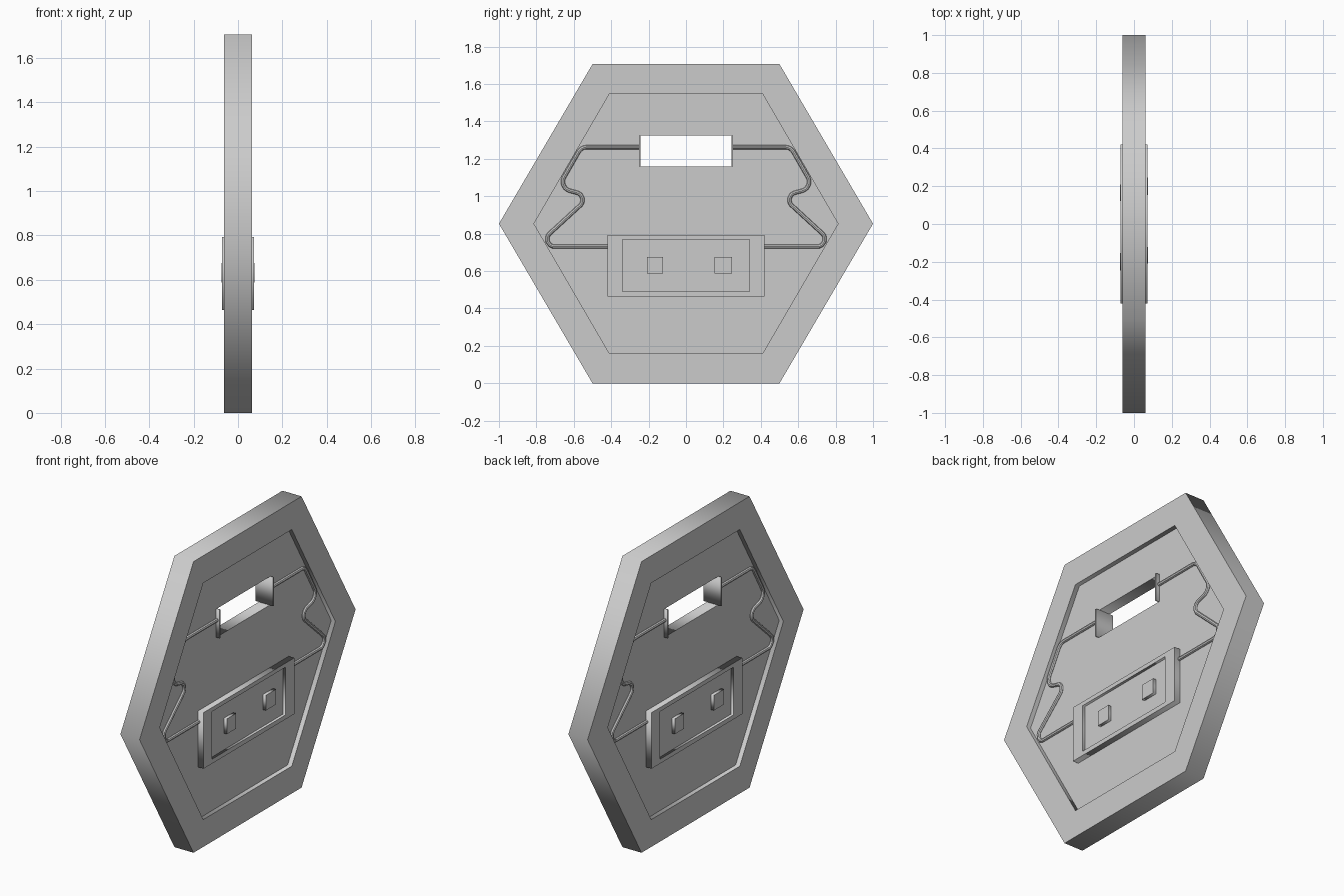
import bpy
from math import tan, pi
from mathutils import Vector, Matrix

if "Cube" in bpy.data.objects:
    bpy.data.objects.remove(bpy.data.objects["Cube"])

# sketch plane (u, v) -> world (y, z); extrusion runs along x
SKETCH = Matrix(((0, 0, 1, 0), (1, 0, 0, 0), (0, 1, 0, 0), (0, 0, 0, 1)))


def to_mesh(obj):
    bpy.ops.object.select_all(action='DESELECT')
    obj.select_set(True)
    bpy.context.view_layer.objects.active = obj
    bpy.ops.object.convert(target='MESH')
    return bpy.context.object


def add_curve(name, dims, loops, cyclic):
    cu = bpy.data.curves.new(name, 'CURVE')
    cu.dimensions = dims
    for pts in loops:
        sp = cu.splines.new('POLY')
        sp.points.add(len(pts) - 1)
        for p, q in zip(sp.points, pts):
            p.co = (*q, 0, 1) if len(q) == 2 else (*q, 1)
        sp.use_cyclic_u = cyclic
    obj = bpy.data.objects.new(name, cu)
    bpy.context.collection.objects.link(obj)
    return obj


def slab(name, loops, x0, x1, flip=False):
    """Extruded outline with optional holes; flip turns it to the other side."""
    obj = add_curve(name, '2D', loops, True)
    obj.data.fill_mode = 'BOTH'
    obj.data.extrude = (x1 - x0) / 2
    turn = Matrix.Rotation(pi if flip else 0, 4, 'Z')
    obj.matrix_world = turn @ Matrix.Translation(((x0 + x1) / 2, 0, 0)) @ SKETCH
    return to_mesh(obj)


def rect(u0, u1, v0, v1):
    return [(u0, v0), (u1, v0), (u1, v1), (u0, v1)]


def hexagon(r, half, h, mid=0.853):
    return [(r, mid), (half, mid + h), (-half, mid + h),
            (-r, mid), (-half, mid - h), (half, mid - h)]


def fillet(path, radii, steps=8):
    """Round the inner corners of an open path."""
    pts = [Vector(p) for p in path]
    out = [pts[0]]
    for a, b, c, r in zip(pts, pts[1:], pts[2:], radii):
        d1, d2 = (a - b).normalized(), (c - b).normalized()
        ang = d1.angle(d2)
        t = r / tan(ang / 2)
        s, e = b + d1 * t, b + d2 * t
        centre = b + (d1 + d2).normalized() * (t * t + r * r) ** 0.5
        for i in range(steps + 1):
            k = i / steps
            out.append(centre + (s.lerp(e, k) - centre).normalized() * r)
    return out + [pts[-1]]


# hexagonal rim and thinner inner panel with a window
outer, inner = hexagon(1.0, 0.5, 0.853), hexagon(0.813, 0.41, 0.693)
slab("rim", [outer, inner], -0.062, 0.062)
slab("panel", [inner, rect(-0.25, 0.25, 1.16, 1.326)], -0.035, 0.035)

# thin flanges at both ends of the window
for side in (-1, 1):
    a, b = sorted((side * 0.243, side * 0.252))
    slab("window_flange", [rect(a, b, 1.16, 1.326)], -0.058, 0.058)

# wire route from window to housing
route = fillet([(0.25, 1.262), (0.56, 1.262), (0.684, 1.046), (0.512, 1.0),
                (0.805, 0.731), (0.41, 0.731)], [0.05, 0.05, 0.04, 0.04])

for flip in (False, True):
    face = -1 if flip else 1
    # housing: backing, raised border, two square buttons
    slab("housing_base", [rect(-0.42, 0.42, 0.464, 0.793)], 0.034, 0.055, flip)
    slab("housing_border", [rect(-0.42, 0.42, 0.464, 0.793),
                            rect(-0.34, 0.34, 0.49, 0.769)], 0.055, 0.071, flip)
    for u0, u1 in ((-0.209, -0.123), (0.153, 0.247)):
        slab("button", [rect(u0, u1, 0.587, 0.676)], 0.055, 0.074, flip)
    # left and right wires
    for side in (-1, 1):
        wire = add_curve("wire", '3D', [[(face * 0.038, side * p.x, p.y) for p in route]], False)
        wire.data.bevel_depth = 0.011
        wire.data.bevel_resolution = 2
        wire.data.use_fill_caps = True
        to_mesh(wire)
        bpy.ops.object.shade_smooth_by_angle()
